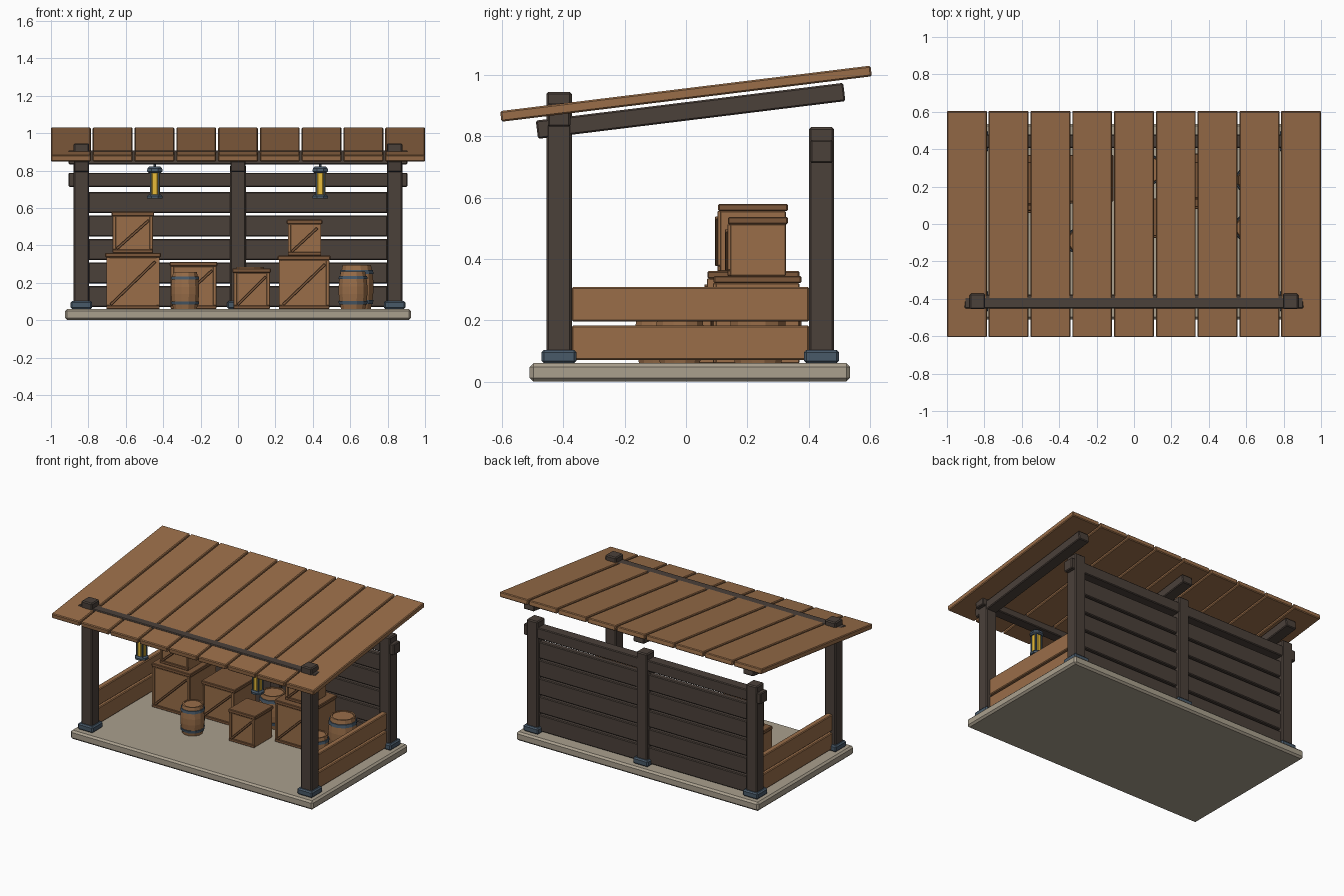
import bpy, bmesh, math
from mathutils import Matrix

if "Cube" in bpy.data.objects:
    bpy.data.objects.remove(bpy.data.objects["Cube"])


def material(name, r, g, b):
    m = bpy.data.materials.new(name)
    m.diffuse_color = (r, g, b, 1)
    m.use_nodes = True
    m.node_tree.nodes["Principled BSDF"].inputs["Base Color"].default_value = m.diffuse_color
    return m


WOOD = material("warm_wood", 0.32, 0.155, 0.066)
TRIM = material("trim_wood", 0.2, 0.095, 0.042)
DARK = material("dark_timber", 0.07, 0.052, 0.042)
IRON = material("iron", 0.065, 0.10, 0.14)
GLOW = material("lamp_glass", 0.8, 0.5, 0.04)
STONE = material("stone", 0.40, 0.35, 0.27)


def finish(bm, name, mat, bevel=0):
    bmesh.ops.recalc_face_normals(bm, faces=bm.faces)
    me = bpy.data.meshes.new(name)
    bm.to_mesh(me)
    bm.free()
    ob = bpy.data.objects.new(name, me)
    bpy.context.collection.objects.link(ob)
    me.materials.append(mat)
    if bevel:
        mod = ob.modifiers.new("bevel", 'BEVEL')
        mod.width = bevel
        mod.segments = 1
    return ob


def box(name, x, y, z, mat, bevel=0.005):
    """Box from (min, max) ranges."""
    bm = bmesh.new()
    bmesh.ops.create_cube(bm, size=1)
    for v in bm.verts:
        for i, (lo, hi) in enumerate((x, y, z)):
            v.co[i] = (lo + hi) / 2 + v.co[i] * (hi - lo)
    return finish(bm, name, mat, bevel)


def span(c, w):
    return (c - w / 2, c + w / 2)


def lathe(name, x, y, profile, mat, sides):
    """Closed faceted solid from (radius, z) rings."""
    bm = bmesh.new()
    rings = []
    for r, z in profile:
        rings.append([bm.verts.new((x + r * math.cos(a), y + r * math.sin(a), z))
                      for a in (math.tau * (i + 0.5) / sides for i in range(sides))])
    for lo, hi in zip(rings, rings[1:]):
        for i in range(sides):
            j = (i + 1) % sides
            bm.faces.new((lo[i], lo[j], hi[j], hi[i]))
    bm.faces.new(rings[0])
    bm.faces.new(rings[-1])
    return finish(bm, name, mat)


def crate(name, x, y, z):
    (x0, x1), (y0, y1), (z0, z1) = x, y, z
    e, lid, t = 0.006, 0.024, 0.018
    box(name + "_body", (x0 + e, x1 - e), (y0 + e, y1 - e), (z0, z1 - lid), WOOD, 0.003)
    box(name + "_lid", x, y, (z1 - lid, z1), TRIM, 0.004)
    # front frame: bottom rail and two stiles
    f = (y0 - 0.002, y0 + 0.01)
    box(name + "_bottom_rail", (x0 + e, x1 - e), f, (z0, z0 + t), TRIM, 0.002)
    for s, xs in (("left", (x0 + e, x0 + e + t)), ("right", (x1 - e - t, x1 - e))):
        box(f"{name}_{s}_stile", xs, f, (z0 + t, z1 - lid), WOOD, 0.002)
    # diagonal brace
    w, h = x1 - x0 - 2 * (e + t), z1 - lid - z0 - 2 * t
    b = box(name + "_brace", span(0, math.hypot(w, h) * 0.96), (-0.009, 0.009),
            span(0, 0.014), TRIM, 0.002)
    b.rotation_euler.y = -math.atan2(h, w)
    b.location = ((x0 + x1) / 2, y0 - 0.001, z0 + t + h / 2)


def barrel(name, x, y, r, h, z=0.06):
    def rad(t):
        return r * (0.84 + 0.16 * (1 - (2 * t - 1) ** 2))
    lathe(name + "_staves", x, y,
          [(rad(t), z + h * t) for t in (0, 0.2, 0.4, 0.6, 0.8, 1)]
          + [(rad(1) - 0.01, z + h), (rad(1) - 0.01, z + h - 0.006)], WOOD, 12)
    for part, t in (("lower", 0.16), ("upper", 0.84)):
        lathe(f"{name}_{part}_hoop", x, y,
              [(rad(t + d) + 0.005, z + h * (t + d)) for d in (-0.045, 0.045)], IRON, 12)


# stone floor slab
box("floor_slab", (-0.925, 0.925), (-0.51, 0.535), (0, 0.06), STONE, 0.012)

# posts with iron feet
FY, BY, PX, PW = -0.414, 0.442, 0.837, 0.083
for name, x, y, top in (("front_left", -PX, FY, 0.945), ("front_right", PX, FY, 0.945),
                        ("back_left", -PX, BY, 0.83), ("back_right", PX, BY, 0.83),
                        ("back_middle", 0, BY, 0.83)):
    box(name + "_post", span(x, PW), span(y, PW), (0.06, top), DARK, 0.007)
    box(name + "_foot", span(x, 0.115), span(y, 0.115), (0.06, 0.103), IRON, 0.008)

# cross beams
box("front_beam", (-0.905, 0.905), span(FY, 0.073), (0.832, 0.908), DARK)
box("back_beam", (-0.905, 0.905), span(BY, 0.073), (0.713, 0.788), DARK)

# back wall boards, two bays
for i in range(5):
    z = 0.07 + i * 0.1255
    for side, s in (("left", -1), ("right", 1)):
        xs = sorted((s * 0.035, s * 0.80))
        box(f"back_board_{side}_{i}", xs, span(BY, 0.04), (z, z + 0.113), DARK)

# low side walls
for side, s in (("left", -1), ("right", 1)):
    for i in range(2):
        z = 0.07 + i * 0.126
        box(f"{side}_side_board_{i}", span(s * PX, 0.04), (-0.373, 0.402), (z, z + 0.113), WOOD)

# sloping roof: rafters and planks
SLOPE = math.radians(7.0)
for i, x in enumerate((-PX, 0, PX)):
    ob = box(f"rafter_{i}", span(0, 0.08), span(0, 1.01), span(0, 0.06), DARK)
    ob.location, ob.rotation_euler.x = (x, 0.015, 0.883), SLOPE
for i in range(9):
    ob = box(f"roof_plank_{i}", span(0, 0.213), span(0, 1.217), span(0, 0.035), WOOD)
    ob.location, ob.rotation_euler.x = ((i - 4) * 0.2234, 0, 0.939), SLOPE

# hanging lanterns
for side, x in (("left", -0.445), ("right", 0.44)):
    n = side + "_lantern"
    lathe(n + "_base", x, FY, [(0.044, 0.65), (0.044, 0.663), (0.034, 0.672)], IRON, 8)
    lathe(n + "_glass", x, FY, [(0.029, 0.67), (0.029, 0.795)], GLOW, 8)
    lathe(n + "_cap", x, FY, [(0.036, 0.788), (0.046, 0.796), (0.042, 0.812), (0.03, 0.822)], IRON, 8)
    lathe(n + "_hanger", x, FY, [(0.008, 0.82), (0.008, 0.835)], IRON, 8)
    for k in range(4):
        a = math.tau * (k + 0.5) / 4
        box(f"{n}_bar_{k}", span(x + 0.031 * math.cos(a), 0.009),
            span(FY + 0.031 * math.sin(a), 0.009), (0.668, 0.792), IRON, 0)

# stored crates
crate("left_large_crate", (-0.71, -0.413), (0.07, 0.37), (0.06, 0.36))
crate("left_stacked_crate", (-0.676, -0.448), (0.105, 0.332), (0.36, 0.58))
crate("left_medium_crate", (-0.366, -0.11), (0.12, 0.37), (0.06, 0.312))
crate("middle_small_crate", (-0.03, 0.176), (-0.065, 0.137), (0.06, 0.277))
crate("right_large_crate", (0.212, 0.494), (0.09, 0.376), (0.06, 0.345))
crate("right_stacked_crate", (0.26, 0.451), (0.137, 0.332), (0.345, 0.537))

# stored barrels
barrel("left_barrel", -0.283, -0.09, 0.078, 0.197)
barrel("middle_barrel", 0.065, 0.29, 0.09, 0.225)
barrel("right_back_barrel", 0.635, 0.235, 0.093, 0.236)
barrel("right_front_barrel", 0.615, -0.02, 0.08, 0.2)
